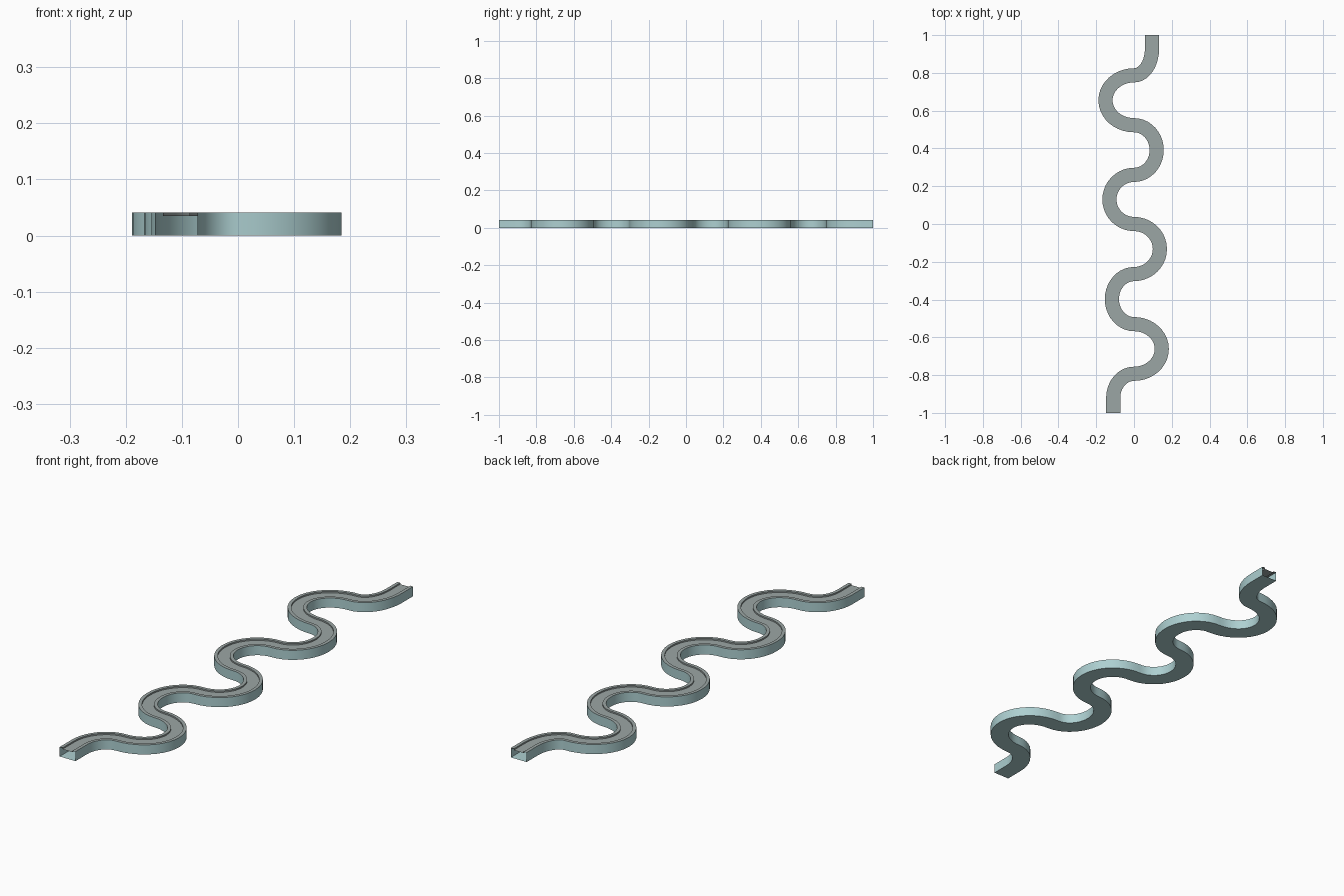
import bpy, bmesh
from mathutils import Vector

if "Cube" in bpy.data.objects:
    bpy.data.objects.remove(bpy.data.objects["Cube"])


def material(name, rgb):
    m = bpy.data.materials.new(name)
    m.diffuse_color = (*rgb, 1.0)
    m.use_nodes = True
    m.node_tree.nodes["Principled BSDF"].inputs["Base Color"].default_value = m.diffuse_color
    return m


wall_mat = material("pale_teal_wall", (0.42, 0.63, 0.64))
top_mat = material("grey_track_top", (0.33, 0.38, 0.375))

# Path: crossings of the centre line alternate with side peaks
cross_y = [-0.793, -0.53, -0.265, 0.0, 0.26, 0.523, 0.787]
peak_x = [0.147, -0.117, 0.137, -0.13, 0.12, -0.151]
anchors = [(Vector((-0.11, -0.92)), True)]      # (point, runs vertically)
for i, y in enumerate(cross_y):
    anchors.append((Vector((0, y)), False))
    if i < len(peak_x):
        anchors.append((Vector((peak_x[i], (y + cross_y[i + 1]) / 2)), True))
anchors.append((Vector((0.095, 0.925)), True))

# Sample quarter bends with their tangents
STEPS, K = 10, 0.5523
up = Vector((0, 1))
path = [(Vector((-0.11, -1)), up)]
for (a, vert_a), (b, vert_b) in zip(anchors, anchors[1:]):
    d = b - a
    ha = Vector((0, d.y)) if vert_a else Vector((d.x, 0))
    hb = Vector((0, d.y)) if vert_b else Vector((d.x, 0))
    p1, p2 = a + ha * K, b - hb * K
    for s in range(STEPS):
        t = s / STEPS
        u = 1 - t
        pos = a * u**3 + p1 * 3 * u * u * t + p2 * 3 * u * t * t + b * t**3
        tan = (p1 - a) * u * u + (p2 - p1) * 2 * u * t + (b - p2) * t * t
        path.append((pos, tan.normalized()))
path += [(anchors[-1][0], up), (Vector((0.095, 1)), up)]

# Cross-section: hollow box, raised rims and a shallow sunken track
W, H, RIM, DIP = 0.0375, 0.041, 0.014, 0.006
profile = [(-W, 0), (W, 0), (W, H), (W - RIM, H), (W - RIM, H - DIP),
           (-W + RIM, H - DIP), (-W + RIM, H), (-W, H)]
side_faces = {0, 1, 7}      # floor and outer walls

bm = bmesh.new()
rings = []
for pos, tan in path:
    right = Vector((tan.y, -tan.x))
    ring = []
    for off, z in profile:
        p = pos + right * off
        ring.append(bm.verts.new((p.x, p.y, z)))
    rings.append(ring)
n = len(profile)
for r0, r1 in zip(rings, rings[1:]):
    for j in range(n):
        k = (j + 1) % n
        f = bm.faces.new((r0[j], r0[k], r1[k], r1[j]))
        f.material_index = 0 if j in side_faces else 1
bm.normal_update()

mesh = bpy.data.meshes.new("winding_channel")
bm.to_mesh(mesh)
bm.free()
mesh.materials.append(wall_mat)
mesh.materials.append(top_mat)
channel = bpy.data.objects.new("winding_channel", mesh)
bpy.context.collection.objects.link(channel)

# Smooth bends, sharp rims
bpy.context.view_layer.objects.active = channel
channel.select_set(True)
bpy.ops.object.shade_smooth_by_angle(angle=0.6)
